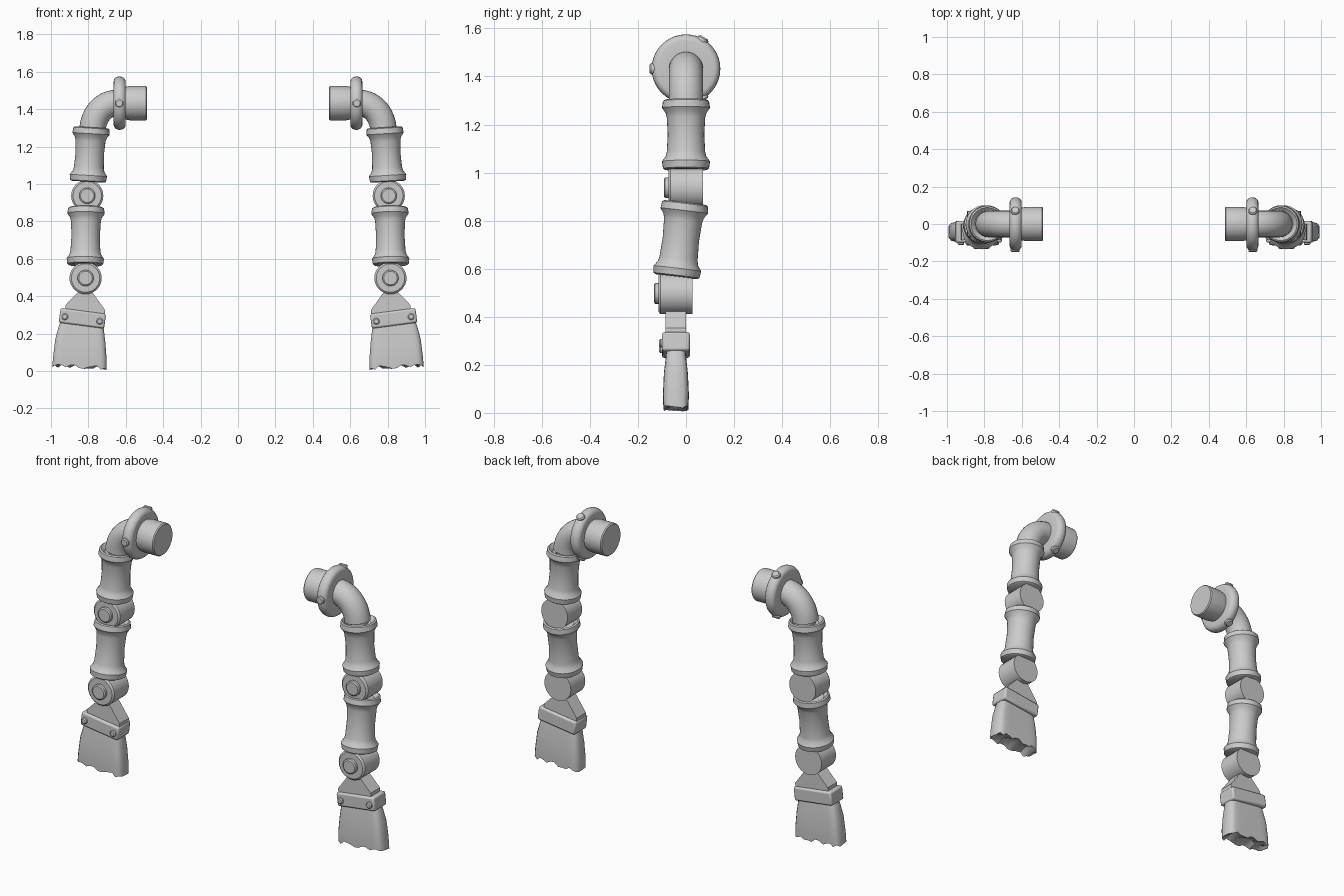
import bpy, bmesh, math, random
from mathutils import Vector, Matrix

random.seed(4)
if "Cube" in bpy.data.objects:
    bpy.data.objects.remove(bpy.data.objects["Cube"], do_unlink=True)

grey = bpy.data.materials.new("plain grey")
grey.use_nodes = True
GREY = (0.6, 0.6, 0.6, 1)
grey.diffuse_color = GREY
grey.node_tree.nodes["Principled BSDF"].inputs["Base Color"].default_value = GREY


def finish(name, bm, bevel=0.0, angle=35):
    """Turn a bmesh of the left-hand part into a shaded object mirrored across x."""
    bmesh.ops.recalc_face_normals(bm, faces=bm.faces[:])
    mesh = bpy.data.meshes.new(name)
    bm.to_mesh(mesh)
    bm.free()
    mesh.materials.append(grey)
    ob = bpy.data.objects.new(name, mesh)
    bpy.context.collection.objects.link(ob)
    bpy.ops.object.select_all(action="DESELECT")
    ob.select_set(True)
    bpy.context.view_layer.objects.active = ob
    bpy.ops.object.shade_smooth_by_angle(angle=math.radians(angle))
    if bevel:
        mod = ob.modifiers.new("soft edges", "BEVEL")
        mod.width, mod.segments = bevel, 2
    ob.modifiers.new("other arm", "MIRROR").use_mirror_merge = False
    return ob


def skin(bm, rings, caps=True):
    """Bridge closed rings of points with quads."""
    loops = [[bm.verts.new(p) for p in ring] for ring in rings]
    n = len(loops[0])
    for a, b in zip(loops, loops[1:]):
        for i in range(n):
            j = (i + 1) % n
            bm.faces.new((a[i], a[j], b[j], b[i]))
    if caps:
        bm.faces.new(loops[0])
        bm.faces.new(loops[-1])
    return loops


def circle(centre, direction, radius, n):
    turn = Vector(direction).to_track_quat("Z", "Y")
    return [Vector(centre) + turn @ Vector((radius * math.cos(k * math.tau / n),
                                            radius * math.sin(k * math.tau / n), 0))
            for k in range(n)]


def lathe(name, start, direction, profile, n=32):
    """Profile holds (distance along axis, radius)."""
    start, direction = Vector(start), Vector(direction).normalized()
    bm = bmesh.new()
    skin(bm, [circle(start + direction * d, direction, r, n) for d, r in profile])
    return finish(name, bm)


# Shoulder: stub, rounded ring and three bolts
SHOULDER_Z = 1.432
lathe("shoulder_stub", (0.487, 0, SHOULDER_Z), (1, 0, 0),
      [(0, 0.087), (0.006, 0.092), (0.09, 0.092), (0.13, 0.084)])
half, rim, fillet = 0.032, 0.143, 0.026
ring = [(half - half * math.cos(a), rim - fillet + fillet * math.sin(a))
        for a in [k * math.pi / 8 for k in range(9)]]
lathe("shoulder_ring", (0.601, 0, SHOULDER_Z), (1, 0, 0),
      [(0, 0.08)] + ring + [(2 * half, 0.07)], 40)
for k in range(3):
    a = math.pi + k * math.tau / 3
    out = Vector((0, math.cos(a), math.sin(a)))
    lathe("shoulder_bolt", Vector((0.635, 0, SHOULDER_Z)) + out * 0.125, out,
          [(0, 0.024), (0.02, 0.024), (0.026, 0.018)], 16)

# Bent pipe leading down into the upper arm
bm = bmesh.new()
rings = []
for k in range(13):
    a = k / 12 * math.pi / 2
    p = (0.652 + 0.126 * math.sin(a), 0, 1.28 + 0.152 * math.cos(a))
    rings.append(circle(p, (math.cos(a), 0, -math.sin(a)), 0.071, 28))
skin(bm, rings)
finish("shoulder_pipe", bm)


# Arm segments: waisted tubes with a collar at each end
def arm_segment(name, top, bottom):
    top, bottom = Vector(top), Vector(bottom)
    length = (bottom - top).length
    collar = [(0.02, 0.066), (0, 0.088), (0.005, 0.096), (0.034, 0.1),
              (0.055, 0.085), (0.075, 0.08)]
    lower = [(length - d, r) for d, r in reversed(collar[1:])]
    lathe(name, top, bottom - top, collar + [(length / 2, 0.076)] + lower)


arm_segment("upper_arm", (0.784, 0, 1.303), (0.802, 0, 1.012))
arm_segment("lower_arm", (0.812, -0.003, 0.875), (0.817, -0.04, 0.567))


# Hinges: barrels lying front to back with a round pin on the front
def hinge(name, x, y, z):
    lathe(name, (x, y, z), (0, 1, 0),
          [(0, 0.076), (0.009, 0.086), (0.143, 0.086)])
    lathe(name + "_pin", (x, y + 0.01, z), (0, -1, 0),
          [(0, 0.043), (0.024, 0.043), (0.029, 0.036)], 24)


hinge("elbow_hinge", 0.806, -0.073, 0.937)
hinge("wrist_hinge", 0.815, -0.115, 0.497)

# Brush neck: wedge spreading towards the clamp
BRUSH_Y = -0.042


def box_row(xl, zl, xr, zr, depth):
    return [(xl, BRUSH_Y - depth, zl), (xr, BRUSH_Y - depth, zr),
            (xr, BRUSH_Y + depth, zr), (xl, BRUSH_Y + depth, zl)]


bm = bmesh.new()
skin(bm, [box_row(0.785, 0.43, 0.84, 0.437, 0.043),
          box_row(0.71, 0.325, 0.922, 0.353, 0.043),
          box_row(0.713, 0.29, 0.925, 0.318, 0.043)])
finish("brush_neck", bm)

# Clamp with two rivets, tilted like the brush
tilt = Matrix.Translation((0.832, BRUSH_Y, 0.282)) @ Matrix.Rotation(math.radians(-7.5), 4, "Y")
bm = bmesh.new()
bmesh.ops.create_cube(bm, size=1, matrix=tilt @ Matrix.Diagonal((0.245, 0.116, 0.079, 1)))
finish("brush_clamp", bm, bevel=0.01)
for x in (-0.094, 0.094):
    lathe("clamp_rivet", tilt @ Vector((x, -0.05, -0.004)), (0, -1, 0),
          [(0, 0.018), (0.015, 0.018), (0.02, 0.012)], 14)

# Bristles: flat tuft with rounded sides and a ragged tip
COLS = 14
rows = [(0.72, 0.25, 0.945, 0.275, 0.038), (0.717, 0.22, 0.958, 0.24, 0.042),
        (0.709, 0.15, 0.977, 0.17, 0.05), (0.703, 0.07, 0.988, 0.08, 0.054),
        (0.703, 0.016, 0.993, 0.028, 0.052)]
rings = []
for xl, zl, xr, zr, depth in rows:
    front, back = [], []
    for c in range(COLS + 1):
        s = -math.cos(math.pi * c / COLS) * 0.4 + (2 * c / COLS - 1) * 0.6
        t = (s + 1) / 2
        d = depth * (0.55 + 0.45 * (1 - s ** 8) ** 0.5)
        x, z = xl + (xr - xl) * t, zl + (zr - zl) * t
        for side, sign in ((front, -1), (back, 1)):
            rag = random.uniform(-0.012, 0.012) if depth == 0.052 else 0
            side.append((x, BRUSH_Y + sign * d, z + rag))
    rings.append(front + back[::-1])
bm = bmesh.new()
loops = skin(bm, rings, caps=False)
tip, n = loops[-1], len(loops[-1])
middle = [bm.verts.new((tip[c].co + tip[n - 1 - c].co) / 2 + Vector((0, 0, random.uniform(0, 0.025))))
          for c in range(COLS + 1)]
for c in range(COLS):
    bm.faces.new((tip[c], tip[c + 1], middle[c + 1], middle[c]))
    bm.faces.new((middle[c], middle[c + 1], tip[n - 2 - c], tip[n - 1 - c]))
bm.faces.new((tip[0], middle[0], tip[n - 1]))
bm.faces.new((tip[COLS], tip[n - 1 - COLS], middle[COLS]))
bm.faces.new(loops[0])
finish("brush_bristles", bm, angle=40)
